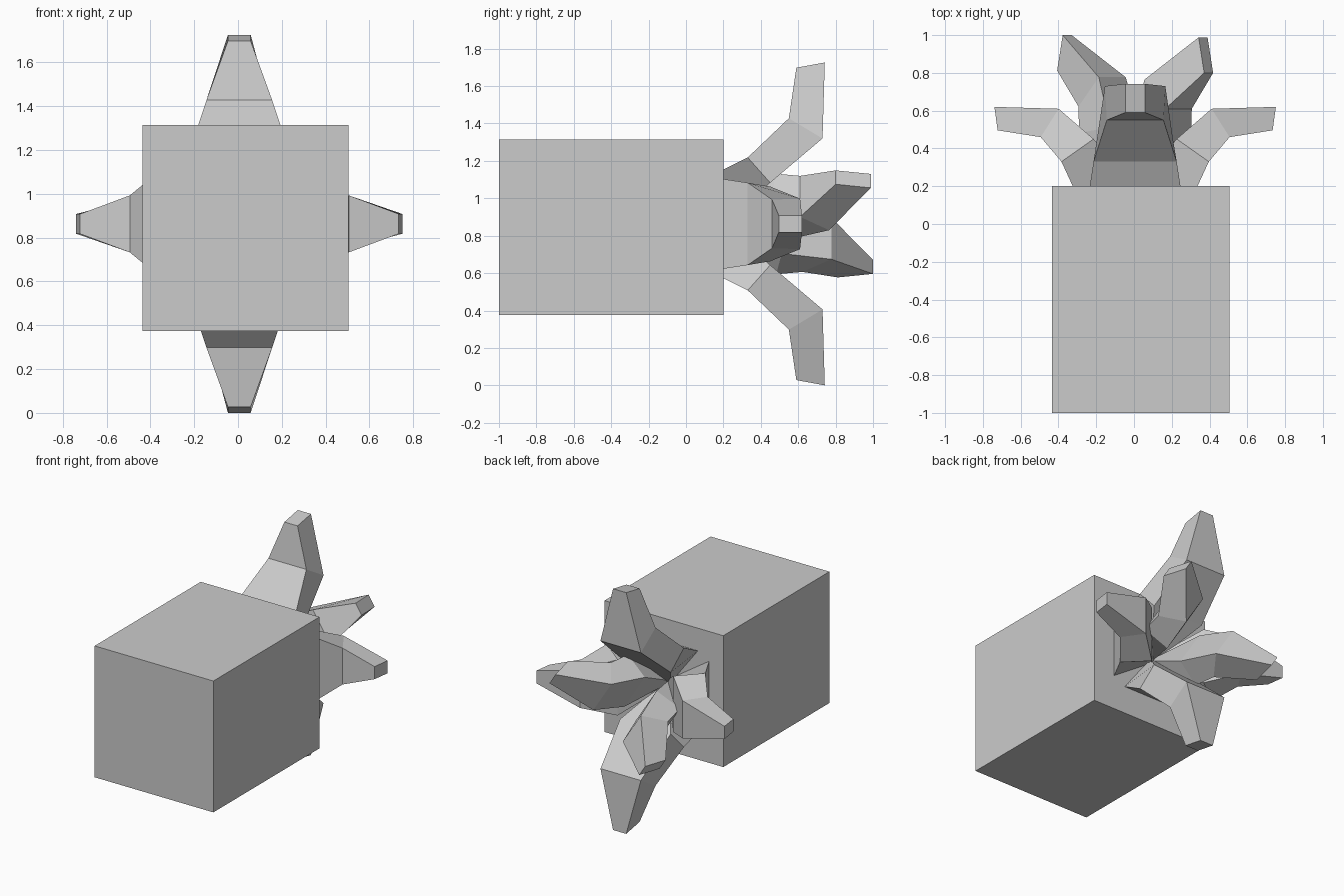
import bpy, bmesh, math
from mathutils import Vector

if "Cube" in bpy.data.objects:
    bpy.data.objects.remove(bpy.data.objects["Cube"])

CX, CZ = 0.006, 0.863   # axis on which all petals meet


def petal(name, angle, sections, dy=0.0):
    """Loft four-sided sections; each is (outer r, y, half width, inner r, y, half width)."""
    a = math.radians(angle)
    u = Vector((math.cos(a), 0, math.sin(a)))     # outwards
    v = Vector((-math.sin(a), 0, math.cos(a)))    # across
    bm = bmesh.new()
    rings = []
    for ro, yo, wo, ri, yi, wi in sections:
        corners = [(ro, yo, -wo), (ro, yo, wo), (ri, yi, wi), (ri, yi, -wi)]
        rings.append([bm.verts.new(Vector((CX, y + dy, CZ)) + u * r + v * w)
                      for r, y, w in corners])
    for p, q in zip(rings, rings[1:]):
        for i in range(4):
            j = (i + 1) % 4
            bm.faces.new((p[i], p[j], q[j], q[i]))
    bm.faces.new(rings[0][::-1])
    bm.faces.new(rings[-1])
    bmesh.ops.recalc_face_normals(bm, faces=bm.faces)
    mesh = bpy.data.meshes.new(name)
    bm.to_mesh(mesh)
    bm.free()
    bpy.context.collection.objects.link(bpy.data.objects.new(name, mesh))


# Block behind the petals
bpy.ops.mesh.primitive_cube_add(size=1, location=(0.035, -0.4, 0.845))
block = bpy.context.object
block.name = "block"
block.scale = (0.94, 1.2, 0.94)

# Large upper and lower petals
tall = [(0.29, 0.20, 0.24, 0.00, 0.20, 0.02),
        (0.355, 0.33, 0.22, 0.22, 0.45, 0.20),
        (0.565, 0.55, 0.15, 0.457, 0.73, 0.16),
        (0.835, 0.59, 0.052, 0.863, 0.742, 0.052)]
petal("upper_petal", 90, tall)
petal("lower_petal", 270, tall)

# Shorter side petals
side = [(0.33, 0.20, 0.24, 0.00, 0.20, 0.02),
        (0.39, 0.33, 0.22, 0.22, 0.45, 0.20),
        (0.50, 0.46, 0.13, 0.405, 0.61, 0.135),
        (0.728, 0.496, 0.045, 0.745, 0.62, 0.045)]
petal("right_petal", 0, side)
petal("left_petal", 180, side)

# Two inner petals leaning forward on the diagonal
inner = [(0.14, 0.20, 0.12, 0.00, 0.20, 0.02),
         (0.25, 0.47, 0.16, 0.06, 0.50, 0.15),
         (0.273, 0.61, 0.13, 0.144, 0.765, 0.132),
         (0.462, 0.80, 0.044, 0.427, 0.988, 0.044)]
petal("inner_right_petal", 32.6, inner)
petal("inner_left_petal", 212.6, inner, dy=0.012)
